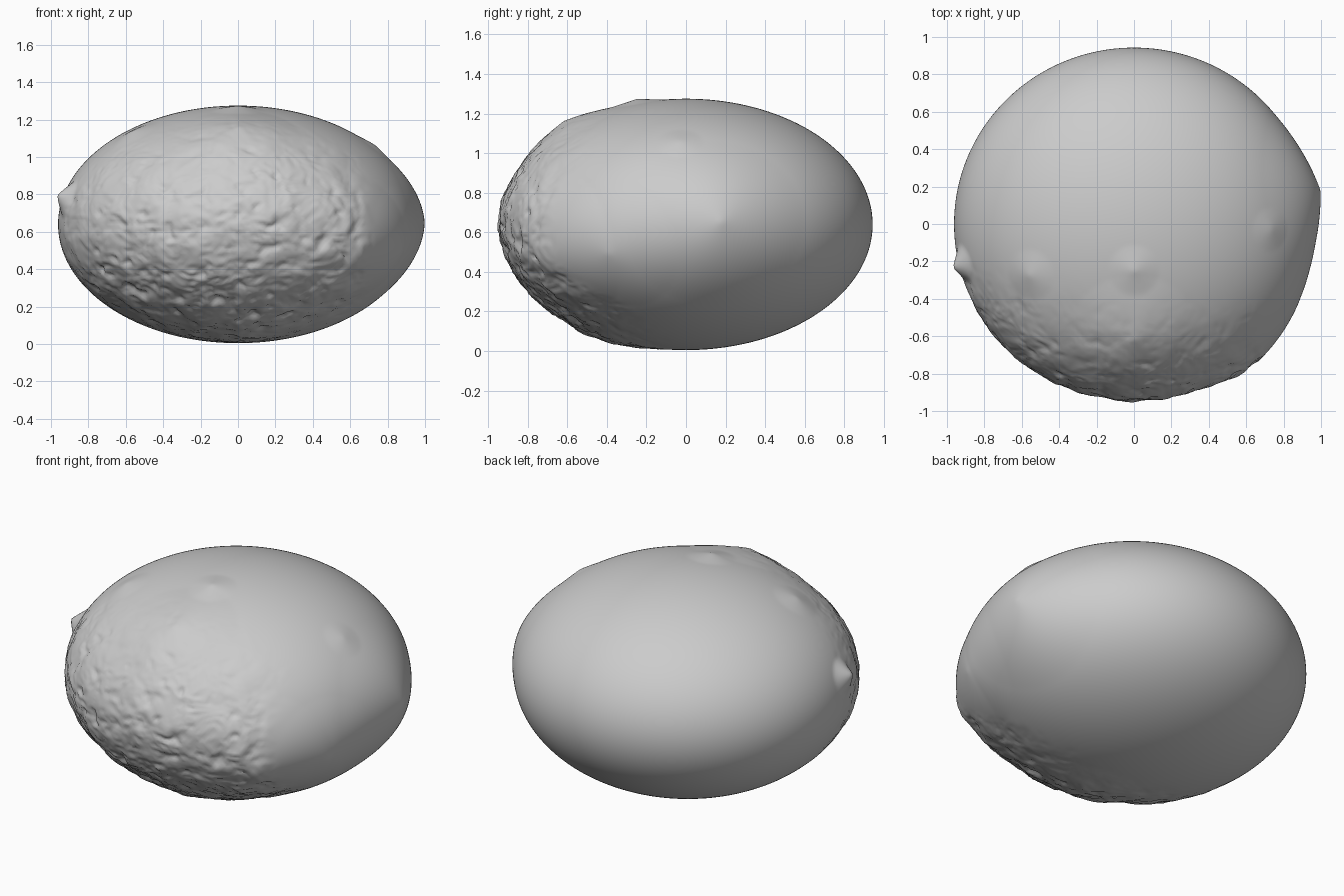
import bpy, bmesh, math
from mathutils import Vector, noise

cube = bpy.data.objects.get("Cube")
if cube:
    bpy.data.objects.remove(cube, do_unlink=True)

CENTRE = Vector((0, 0, 0.64))
RADII = Vector((0.962, 0.943, 0.635))

# Local swellings: (position, height, reach, falloff power)
SWELLINGS = [
    ((0.95, 0.17, 0.65), 0.052, 0.48, 1.6),     # pointed side corner
    ((0.64, -0.70, 0.50), 0.055, 0.42, 1.2),    # end of the rough area
    ((0.85, -0.38, 0.50), 0.025, 0.35, 1.3),
    ((-0.92, -0.22, 0.78), 0.062, 0.11, 1.3),   # small nub
    ((0.0, -0.60, 1.13), 0.035, 0.35, 1.2),
    ((0.0, -0.25, 1.26), 0.022, 0.14, 1.3),
    ((-0.55, -0.27, 1.12), 0.018, 0.14, 1.3),
    ((0.0, -0.42, 0.06), 0.018, 0.35, 1.2),
    ((0.72, -0.03, 1.04), 0.012, 0.12, 1.3),
]


def smooth(low, high, value):
    t = min(1, max(0, (value - low) / (high - low)))
    return t * t * (3 - 2 * t)


def roughness(p):
    """Rough patch on the front, strongest low down, fading at its rim."""
    front = smooth(0.15, 0.75, -p.y - 0.25 * (p.z - 0.64) - 0.12 * p.x)
    side = 1 - smooth(0.60, 0.72, p.x)
    strength = 1 - 0.55 * smooth(0.5, 1.15, p.z)
    return front * side * strength


def crust(p):
    """Chipped, pitted relief with ragged edges."""
    warp = noise.noise_vector(p * 6) * 0.05
    lumps = noise.noise((p + warp) * 9)
    chips = noise.noise((p + warp * 1.5) * 19)
    pits = max(0, noise.noise(p * 15 + Vector((7, 3, 1))) - 0.25)
    return 0.014 * lumps + 0.013 * (0.4 - abs(chips)) - 0.04 * pits


# Flattened round body with the relief pushed along its normals
bm = bmesh.new()
bmesh.ops.create_icosphere(bm, subdivisions=7, radius=1)
for v in bm.verts:
    d = v.co.normalized()
    p = CENTRE + d * RADII
    normal = Vector(d[i] / RADII[i] for i in range(3)).normalized()
    push = 0
    for place, height, reach, power in SWELLINGS:
        gap = (p - Vector(place)).length
        push += height * max(0, 1 - gap / reach) ** power
    rough = roughness(p)
    if rough > 0:
        push += rough * crust(p)
    v.co = p + normal * push

mesh = bpy.data.meshes.new("stone_body")
bm.to_mesh(mesh)
bm.free()
stone = bpy.data.objects.new("stone_body", mesh)
bpy.context.collection.objects.link(stone)

# Plain grey surface
grey = bpy.data.materials.new("plain_grey")
grey.use_nodes = True
colour = (0.6, 0.6, 0.6, 1)
grey.diffuse_color = colour
shader = grey.node_tree.nodes["Principled BSDF"]
shader.inputs["Base Color"].default_value = colour
mesh.materials.append(grey)

bpy.ops.object.select_all(action="DESELECT")
stone.select_set(True)
bpy.context.view_layer.objects.active = stone
bpy.ops.object.shade_smooth_by_angle(angle=math.radians(50))
